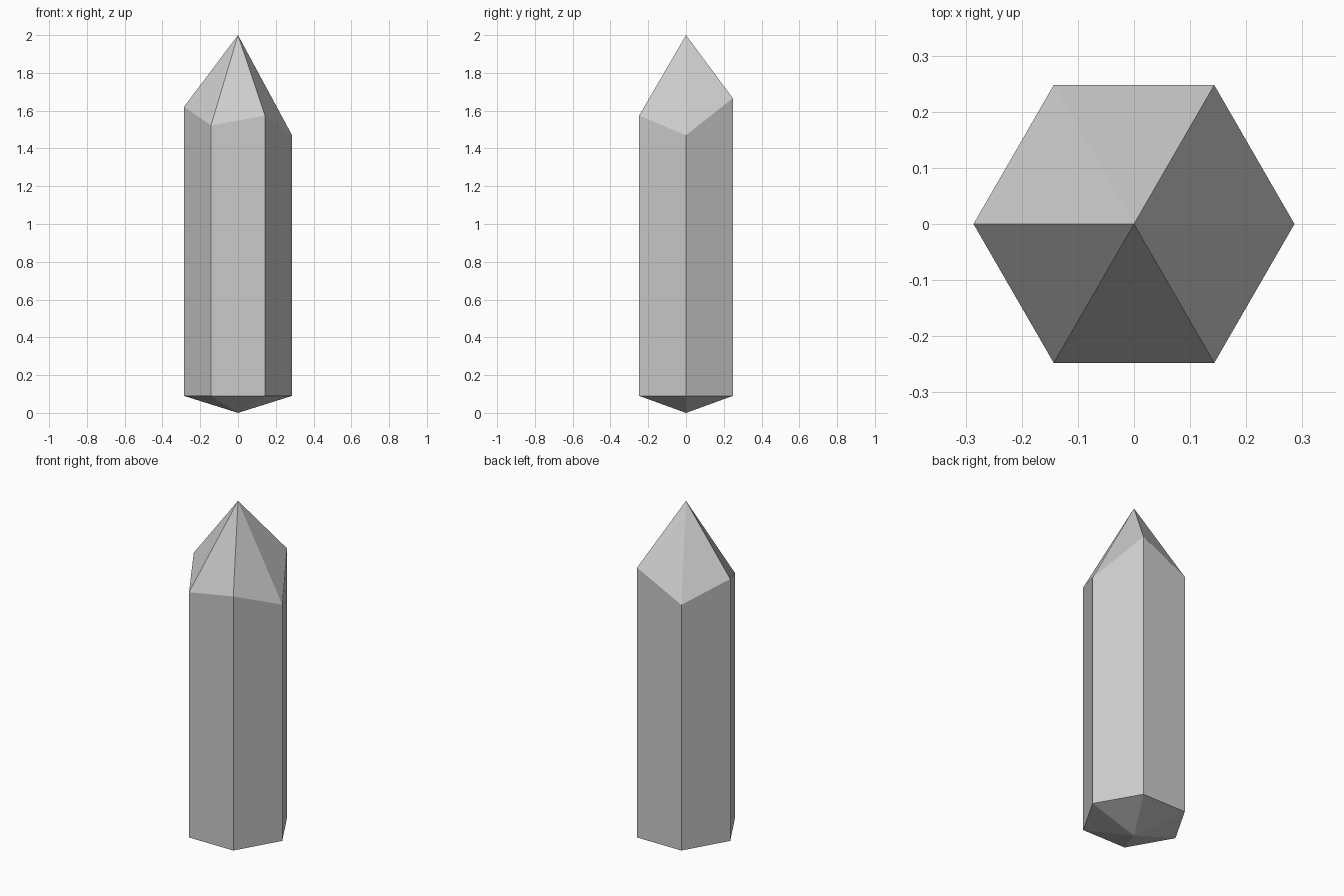
import bpy, bmesh
from math import cos, sin, radians

if "Cube" in bpy.data.objects:
    bpy.data.objects.remove(bpy.data.objects["Cube"])

RADIUS = 0.286
BASE_Z = 0.09
# height of each shoulder corner, counter-clockwise from +x
SHOULDERS = [1.47, 1.666, 1.525, 1.62, 1.522, 1.574]


def corner(i, z):
    a = radians(60 * i)
    return (RADIUS * cos(a), RADIUS * sin(a), z)


bm = bmesh.new()
bottom_tip = bm.verts.new((0, 0, 0))
top_tip = bm.verts.new((0, 0, 2))
low = [bm.verts.new(corner(i, BASE_Z)) for i in range(6)]
high = [bm.verts.new(corner(i, z)) for i, z in enumerate(SHOULDERS)]

# six wedges: base facet, upright side, point facet
for i in range(6):
    j = (i + 1) % 6
    bm.faces.new((bottom_tip, low[j], low[i]))
    bm.faces.new((low[i], low[j], high[j], high[i]))
    bm.faces.new((high[i], high[j], top_tip))

mesh = bpy.data.meshes.new("crystal")
bm.to_mesh(mesh)
bm.free()
bpy.context.collection.objects.link(bpy.data.objects.new("crystal", mesh))
